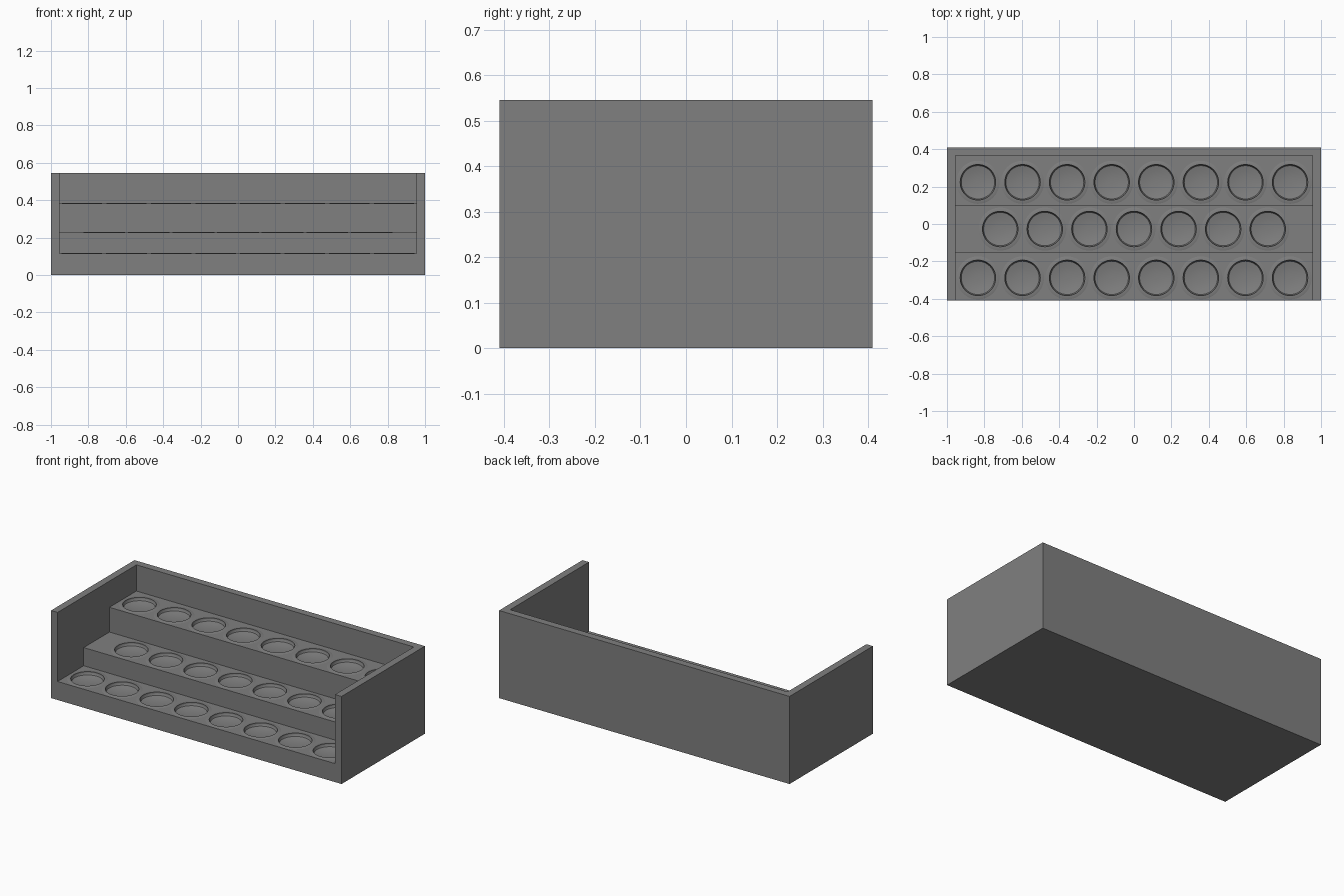
import bpy, bmesh, math

if "Cube" in bpy.data.objects:
    bpy.data.objects.remove(bpy.data.objects["Cube"])

W, D, H = 2.0, 0.82, 0.545
T = 0.045                       # wall thickness
PITCH, R = 0.2384, 0.095        # pocket spacing and radius
SEG = 48
# y centre, tier height, pocket count
ROWS = [(-0.288, 0.115, 8), (-0.027, 0.228, 7), (0.223, 0.382, 8)]

grey = bpy.data.materials.new("dark_grey")
grey.diffuse_color = (0.215, 0.215, 0.215, 1)
grey.use_nodes = True
grey.node_tree.nodes["Principled BSDF"].inputs["Base Color"].default_value = grey.diffuse_color


def finish(name, bm):
    bmesh.ops.recalc_face_normals(bm, faces=bm.faces)
    me = bpy.data.meshes.new(name)
    bm.to_mesh(me)
    bm.free()
    me.materials.append(grey)
    ob = bpy.data.objects.new(name, me)
    bpy.context.collection.objects.link(ob)
    return ob


def extrude_x(bm, profile, x0, x1):
    """Extrude a (y, z) profile along x."""
    face = bm.faces.new([bm.verts.new((x0, y, z)) for y, z in profile])
    ext = bmesh.ops.extrude_face_region(bm, geom=[face])["geom"]
    verts = [g for g in ext if isinstance(g, bmesh.types.BMVert)]
    bmesh.ops.translate(bm, verts=verts, vec=(x1 - x0, 0, 0))


def lathe(bm, profile, loc, closed):
    """Spin an (r, z) profile; a non-closed profile gets capped ends."""
    rings = []
    for r, z in profile:
        rings.append([bm.verts.new((loc[0] + r * math.cos(2 * math.pi * i / SEG),
                                    loc[1] + r * math.sin(2 * math.pi * i / SEG),
                                    loc[2] + z)) for i in range(SEG)])
    pairs = list(zip(rings, rings[1:]))
    if closed:
        pairs.append((rings[-1], rings[0]))
    for a, b in pairs:
        for i in range(SEG):
            j = (i + 1) % SEG
            bm.faces.new((a[i], a[j], b[j], b[i]))
    if not closed:
        bm.faces.new(rings[0])
        bm.faces.new(rings[-1])


def cut(ob, cutter):
    m = ob.modifiers.new("cut", 'BOOLEAN')
    m.operation, m.solver, m.object = 'DIFFERENCE', 'EXACT', cutter
    bpy.context.view_layer.objects.active = ob
    bpy.ops.object.modifier_apply(modifier=m.name)
    bpy.data.objects.remove(cutter)


def smooth(ob):
    bpy.ops.object.select_all(action='DESELECT')
    ob.select_set(True)
    bpy.context.view_layer.objects.active = ob
    bpy.ops.object.shade_smooth_by_angle(angle=math.radians(30))


# solid block
bm = bmesh.new()
h = D / 2
extrude_x(bm, [(-h, 0), (h, 0), (h, H), (-h, H)], -W / 2, W / 2)
rack = finish("stepped_rack", bm)

# stepped opening between the side walls
z1, z2, z3 = (r[1] for r in ROWS)
bm = bmesh.new()
extrude_x(bm, [(-0.6, z1), (-0.153, z1), (-0.153, z2), (0.1, z2), (0.1, z3),
               (h - T, z3), (h - T, 0.8), (-0.6, 0.8)], -W / 2 + T, W / 2 - T)
cut(rack, finish("step_cutter", bm))

# round pockets with a shallow bowl floor, and low rims around them
pockets, rims = bmesh.new(), bmesh.new()
for y, z, n in ROWS:
    for i in range(n):
        loc = ((i - (n - 1) / 2) * PITCH, y, z)
        lathe(pockets, [(R, 0.02), (R, -0.004), (0.089, -0.015), (0.06, -0.021),
                        (0.03, -0.024), (0.01, -0.0245)], loc, False)
        lathe(rims, [(R, -0.006), (R, 0.003), (0.105, 0.0025), (0.115, 0.0),
                     (0.115, -0.006)], loc, True)
cut(rack, finish("pocket_cutter", pockets))
smooth(rack)
smooth(finish("pocket_rims", rims))
